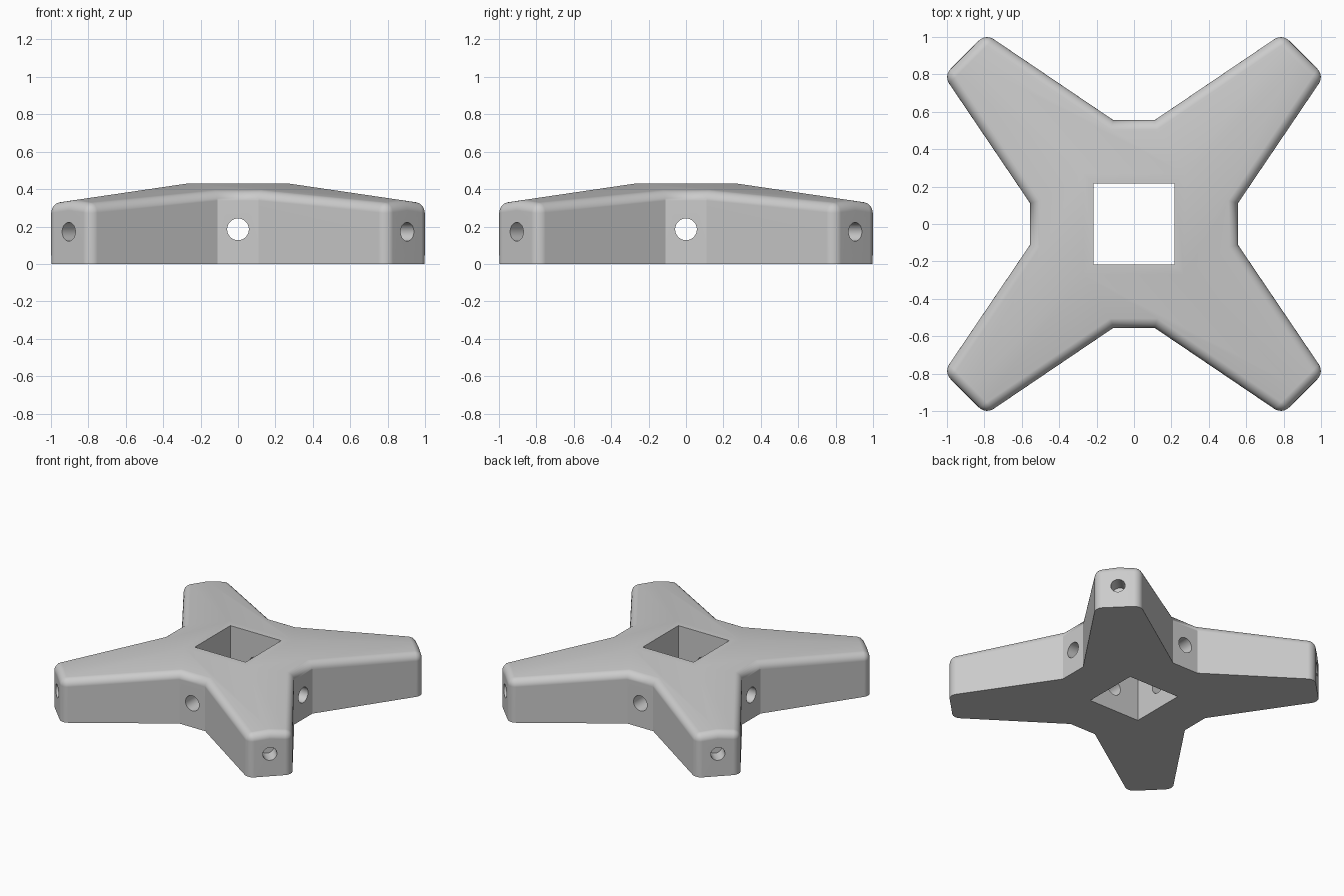
import bpy, bmesh
from math import pi, radians, sin, cos
from mathutils import Vector, Matrix

if "Cube" in bpy.data.objects:
    bpy.data.objects.remove(bpy.data.objects["Cube"], do_unlink=True)

TOP, FLAT, POCKET, SLOPE = 0.43, 0.27, 0.216, 0.147
FILLET = 0.05

grey = bpy.data.materials.new("plain grey")
grey.use_nodes = True
colour = (0.6, 0.6, 0.6, 1)
grey.diffuse_color = colour
grey.node_tree.nodes["Principled BSDF"].inputs["Base Color"].default_value = colour


def roof(x, y):
    return TOP - SLOPE * max(0, max(abs(x), abs(y)) - FLAT)


# One quarter of the cross: outline from the middle of one arm tip to the next
rim = [(0.905, 0.905), (0.793, 1.017), (0.11, 0.555),
       (-0.11, 0.555), (-0.793, 1.017), (-0.905, 0.905)]
bm = bmesh.new()
for quarter in range(4):
    turn = Matrix.Rotation(quarter * pi / 2, 3, 'Z')

    def face(points):
        bm.faces.new([bm.verts.new(turn @ Vector(p)) for p in points])

    def top(p):
        return (*p, roof(*p))

    def low(p):
        return (*p, 0)

    fr, fl = (FLAT, FLAT), (-FLAT, FLAT)
    pr, pl = (POCKET, POCKET), (-POCKET, POCKET)
    face([top(p) for p in rim + [fl, fr]])
    face([top(p) for p in (fr, fl, pl, pr)])
    face([low(p) for p in reversed(rim + [pl, pr])])
    face([low(pr), low(pl), top(pl), top(pr)])
    for a, b in zip(rim, rim[1:]):
        face([low(a), low(b), top(b), top(a)])
bmesh.ops.remove_doubles(bm, verts=bm.verts, dist=0.0005)
bmesh.ops.recalc_face_normals(bm, faces=bm.faces)


# Fillet the upper rim and the upright corners of the arm tips
def is_filleted(edge):
    a, b = (v.co for v in edge.verts)
    if min(a.xy.length, b.xy.length) < 0.5 or max(a.z, b.z) < 0.1:
        return False
    steep = abs(a.z - b.z) > 0.2
    if steep:
        return a.xy.length > 1.2 and abs(abs(a.x) - abs(a.y)) > 0.1
    return True


bmesh.ops.bevel(bm, geom=[e for e in bm.edges if is_filleted(e)], offset=FILLET,
                offset_type='OFFSET', segments=6, profile=0.5,
                affect='EDGES', clamp_overlap=True)
mesh = bpy.data.meshes.new("cross_body")
bm.to_mesh(mesh)
bm.free()
mesh.materials.append(grey)
body = bpy.data.objects.new("cross_body", mesh)
bpy.context.collection.objects.link(body)
bpy.context.view_layer.objects.active = body
body.select_set(True)


# Drilled holes
def drill(centre, angle, radius, length):
    bpy.ops.mesh.primitive_cylinder_add(vertices=40, radius=radius, depth=length,
                                        location=centre, rotation=(pi / 2, 0, angle))
    cutter = bpy.context.object
    cutter.name = "hole_cutter"
    cutter.hide_render = True
    cutter.data.materials.append(grey)
    bpy.ops.object.select_all(action='DESELECT')
    bpy.context.view_layer.objects.active = body
    body.select_set(True)
    mod = body.modifiers.new("hole", 'BOOLEAN')
    mod.operation, mod.solver, mod.object = 'DIFFERENCE', 'EXACT', cutter
    bpy.ops.object.modifier_apply(modifier=mod.name)
    bpy.data.objects.remove(cutter, do_unlink=True)


for angle in (0, pi / 2):
    drill((0, 0, 0.185), angle, 0.058, 1.4)
for i in range(4):
    a = pi / 4 + i * pi / 2
    drill((1.28 * cos(a), 1.28 * sin(a), 0.172), a + pi / 2, 0.05, 0.24)

bpy.ops.object.shade_smooth_by_angle(angle=radians(30))
weighted = body.modifiers.new("even_shading", 'WEIGHTED_NORMAL')
weighted.keep_sharp = True
